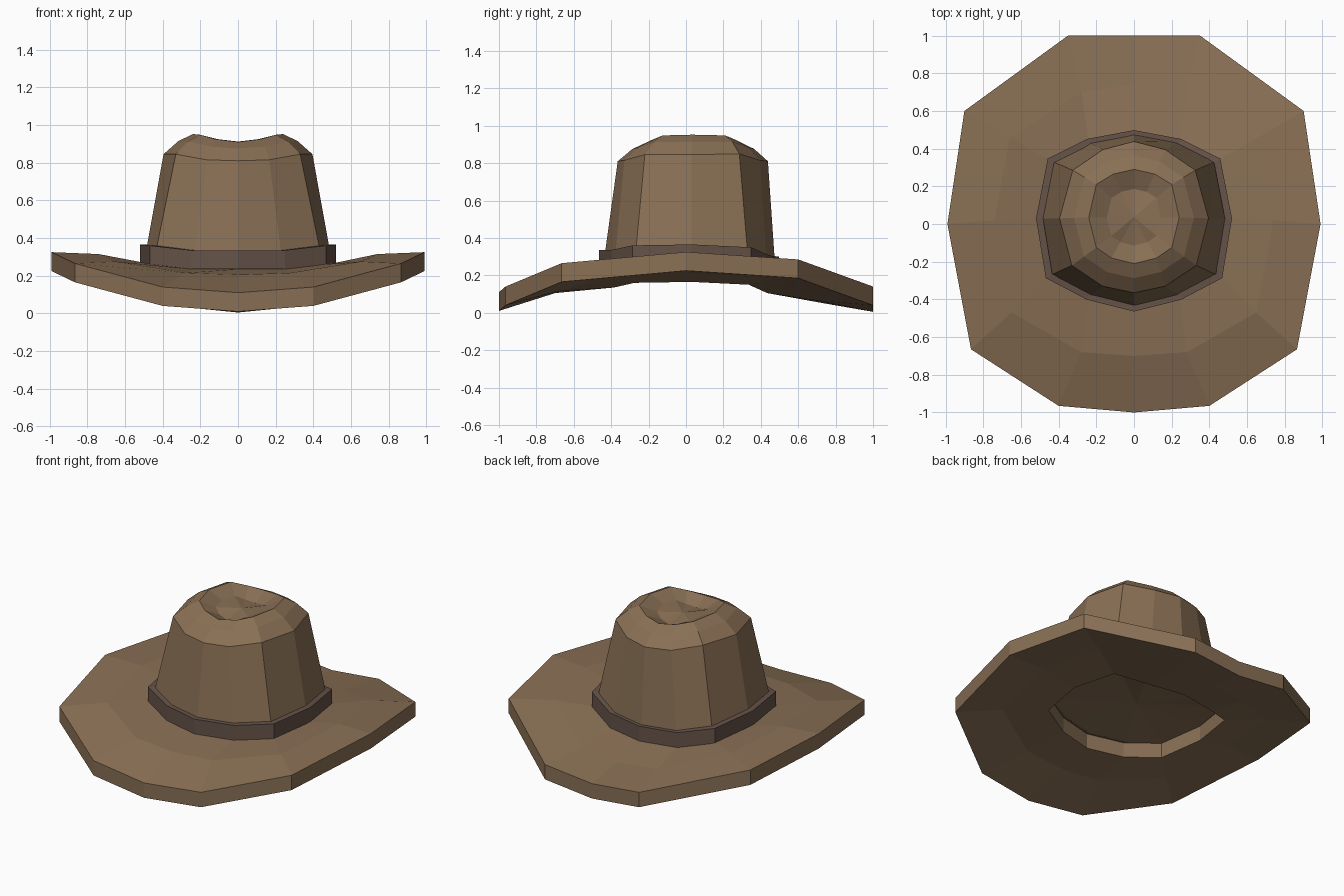
import bpy, bmesh
from mathutils import Vector

if "Cube" in bpy.data.objects:
    bpy.data.objects.remove(bpy.data.objects["Cube"])


def material(name, rgb):
    m = bpy.data.materials.new(name)
    m.diffuse_color = (*rgb, 1)
    m.use_nodes = True
    m.node_tree.nodes["Principled BSDF"].inputs["Base Color"].default_value = m.diffuse_color
    return m


felt = material("felt", (0.25, 0.16, 0.09))
leather = material("band_leather", (0.13, 0.085, 0.065))


def ring(half):
    """Mirror a half outline (front to back on +x) into a 12-point loop."""
    pts = [Vector(p) for p in half]
    return pts + [Vector((-p.x, p.y, p.z)) for p in pts[-2:0:-1]]


def lerp(a, b, t, dz=0):
    return [p.lerp(q, t) + Vector((0, 0, dz)) for p, q in zip(a, b)]


def scaled(r, s, dz=0, cy=0.03):
    return [Vector((p.x * s, cy + (p.y - cy) * s, p.z + dz)) for p in r]


def loft(name, rings, mat, closed=False, cap=False):
    """Skin successive loops; close into a torus or cap both ends with fans."""
    bm = bmesh.new()
    loops = [[bm.verts.new(p) for p in r] for r in rings]
    pairs = list(zip(loops, loops[1:]))
    if closed:
        pairs.append((loops[-1], loops[0]))
    for a, b in pairs:
        for i in range(len(a)):
            j = (i + 1) % len(a)
            bm.faces.new((a[i], a[j], b[j], b[i]))
    if cap:
        for l in (loops[0], loops[-1]):
            c = bm.verts.new(sum((v.co for v in l), Vector()) / len(l))
            for i in range(len(l)):
                bm.faces.new((l[i], l[(i + 1) % len(l)], c))
    bmesh.ops.recalc_face_normals(bm, faces=bm.faces)
    me = bpy.data.meshes.new(name)
    bm.to_mesh(me)
    bm.free()
    me.materials.append(mat)
    ob = bpy.data.objects.new(name, me)
    bpy.context.collection.objects.link(ob)
    return ob


# Control loops, front to back
edge = ring([(0, -1, .11), (.4, -.965, .14), (.865, -.665, .265), (.99, 0, .325),
             (.9, .6, .285), (.35, 1, .14), (0, 1, .105)])
mid = ring([(0, -.7, .205), (.28, -.68, .215), (.65, -.47, .275), (.74, .02, .315),
            (.66, .46, .285), (.28, .7, .165), (0, .74, .15)])
base = ring([(0, -.445, .235), (.24, -.385, .235), (.45, -.275, .26), (.5, .03, .265),
             (.44, .335, .25), (.24, .435, .205), (0, .48, .2)])
shoulder = ring([(0, -.365, .81), (.165, -.33, .815), (.33, -.22, .845), (.395, .03, .845),
                 (.325, .285, .85), (.165, .395, .815), (0, .438, .81)])
top = ring([(0, -.21, .91), (.12, -.18, .925), (.2, -.125, .948), (.24, .035, .952),
            (.2, .21, .948), (.11, .265, .925), (0, .29, .912)])

# Brim: curled slab with a head opening
drop = Vector((0, 0, -.1))
lower = [[p + drop for p in r] for r in (base, mid, edge)]
loft("brim", [edge, mid, base] + lower, felt, closed=True)

# Crown: tapered wall, rounded shoulder, dented top
brow = lerp(shoulder, top, .5, .015)
dent = scaled(top, .6, -.045)
loft("crown", [base, shoulder, brow, top, dent], felt, cap=True)

# Hat band around the crown base
outer = scaled(base, 1.04)
inner = scaled(base, .965)
loft("hat_band", [outer, scaled(base, 1.04, .1), scaled(base, .965, .1), inner],
     leather, closed=True)
